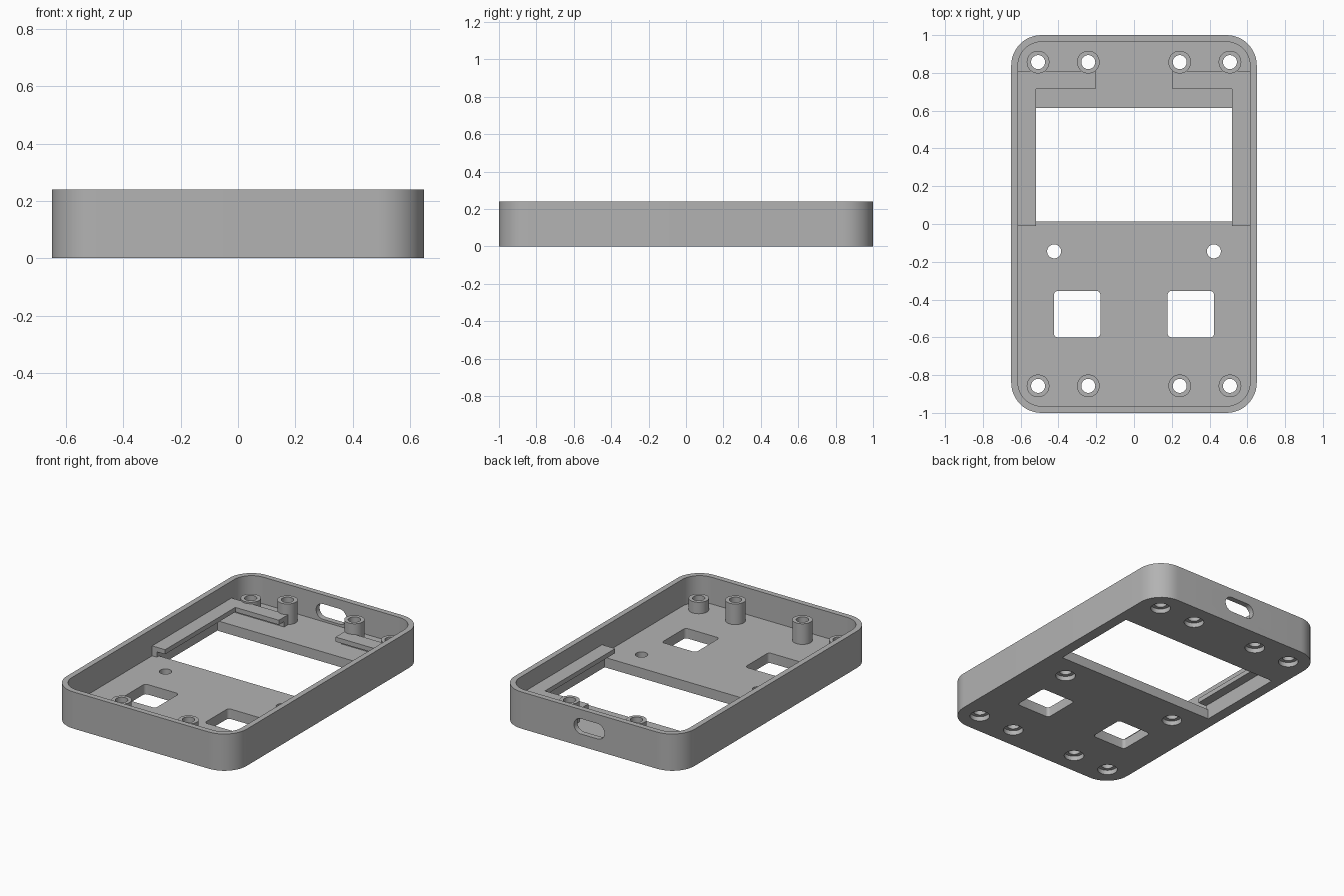
import bpy, bmesh, math

if "Cube" in bpy.data.objects:
    bpy.data.objects.remove(bpy.data.objects["Cube"], do_unlink=True)

HEIGHT, FLOOR, WALL = 0.24, 0.065, 0.036

grey = bpy.data.materials.new("plain grey")
grey.use_nodes = True
COLOUR = (0.45, 0.45, 0.45, 1)
grey.diffuse_color = COLOUR
grey.node_tree.nodes["Principled BSDF"].inputs["Base Color"].default_value = COLOUR


def rounded_rect(x0, x1, y0, y1, r, steps=12):
    """Counter-clockwise outline of a rectangle with round corners."""
    centres = [(x1 - r, y1 - r), (x0 + r, y1 - r), (x0 + r, y0 + r), (x1 - r, y0 + r)]
    return [(cx + r * math.cos(a), cy + r * math.sin(a))
            for q, (cx, cy) in enumerate(centres)
            for a in [(q + i / steps) * math.pi / 2 for i in range(steps + 1)]]


def circle(x, y, r, n=40):
    return [(x + r * math.cos(i * math.tau / n), y + r * math.sin(i * math.tau / n))
            for i in range(n)]


def prism(name, layers):
    """Object made of outlines extruded in z: (outline, bottom, top)."""
    bm = bmesh.new()
    for outline, z0, z1 in layers:
        low = bm.faces.new([bm.verts.new((x, y, z0)) for x, y in outline])
        new = bmesh.ops.extrude_face_region(bm, geom=[low], use_keep_orig=True)["geom"]
        for v in new:
            if isinstance(v, bmesh.types.BMVert):
                v.co.z = z1
    bmesh.ops.recalc_face_normals(bm, faces=bm.faces)
    mesh = bpy.data.meshes.new(name)
    bm.to_mesh(mesh)
    bm.free()
    obj = bpy.data.objects.new(name, mesh)
    bpy.context.collection.objects.link(obj)
    mesh.materials.append(grey)
    return obj


def activate(obj):
    bpy.ops.object.select_all(action="DESELECT")
    obj.select_set(True)
    bpy.context.view_layer.objects.active = obj


def cut(obj, cutter):
    activate(obj)
    mod = obj.modifiers.new("cut", "BOOLEAN")
    mod.operation, mod.solver, mod.object = "DIFFERENCE", "EXACT", cutter
    bpy.ops.object.modifier_apply(modifier=mod.name)
    bpy.data.objects.remove(cutter, do_unlink=True)


def smooth(obj):
    activate(obj)
    bpy.ops.object.shade_smooth_by_angle(angle=math.radians(30))


# Tray with open top
case = prism("case_tray", [(rounded_rect(-0.65, 0.65, -1, 1, 0.16), 0, HEIGHT)])
ix, iy = 0.65 - WALL, 1 - WALL
cut(case, prism("cavity", [(rounded_rect(-ix, ix, -iy, iy, 0.16 - WALL), FLOOR, 0.4)]))

# Screen window and two button openings
cut(case, prism("window", [([(-0.58, 0.012), (0.58, 0.012), (0.58, 0.615), (-0.58, 0.615)], -0.1, 0.1)]))
for s in (-1, 1):
    x = s * 0.301
    cut(case, prism("button", [(rounded_rect(x - 0.123, x + 0.123, -0.6, -0.355, 0.02, 5), -0.1, 0.1)]))

# Cable slot through the back wall
slot = prism("slot", [(rounded_rect(-0.11, 0.11, -0.05, 0.05, 0.0499), -0.1, 0.1)])
slot.rotation_euler.x = math.pi / 2
slot.location = (0, 1, 0.13)
bpy.context.view_layer.update()
cut(case, slot)

# Screw holes, each with a wide recess on the underside
posts = [(s * x, t * 0.857, top) for s in (-1, 1) for t in (-1, 1)
         for x, top in ((0.508, 0.14), (0.242, 0.2))]
holes = [(x, y) for x, y, _ in posts] + [(-0.423, -0.145), (0.423, -0.145)]
for x, y in holes:
    cut(case, prism("recess", [(circle(x, y, 0.06), -0.1, 0.03)]))
    cut(case, prism("hole", [(circle(x, y, 0.037), -0.1, 0.1)]))
smooth(case)

# Hollow screw posts, short at the corners and tall further in
for i, (x, y, top) in enumerate(posts):
    post = prism(f"screw_post_{i + 1}", [(circle(x, y, 0.06), FLOOR - 0.01, top)])
    cut(post, prism("bore", [(circle(x, y, 0.037), 0, 0.4)]))
    smooth(post)

# Corner rails: a narrow foot carrying an overhanging lip
def corner(s, inner_x, inner_y):
    pts = [(0.617, -0.01), (0.617, 0.81), (0.205, 0.81),
           (0.205, inner_y), (inner_x, inner_y), (inner_x, -0.01)]
    return [(s * x, y) for x, y in pts]


for s, side in ((-1, "right"), (1, "left")):
    prism(f"screen_rail_{side}", [(corner(s, 0.58, 0.77), FLOOR - 0.002, 0.102),
                                  (corner(s, 0.52, 0.715), 0.1, 0.13)])
